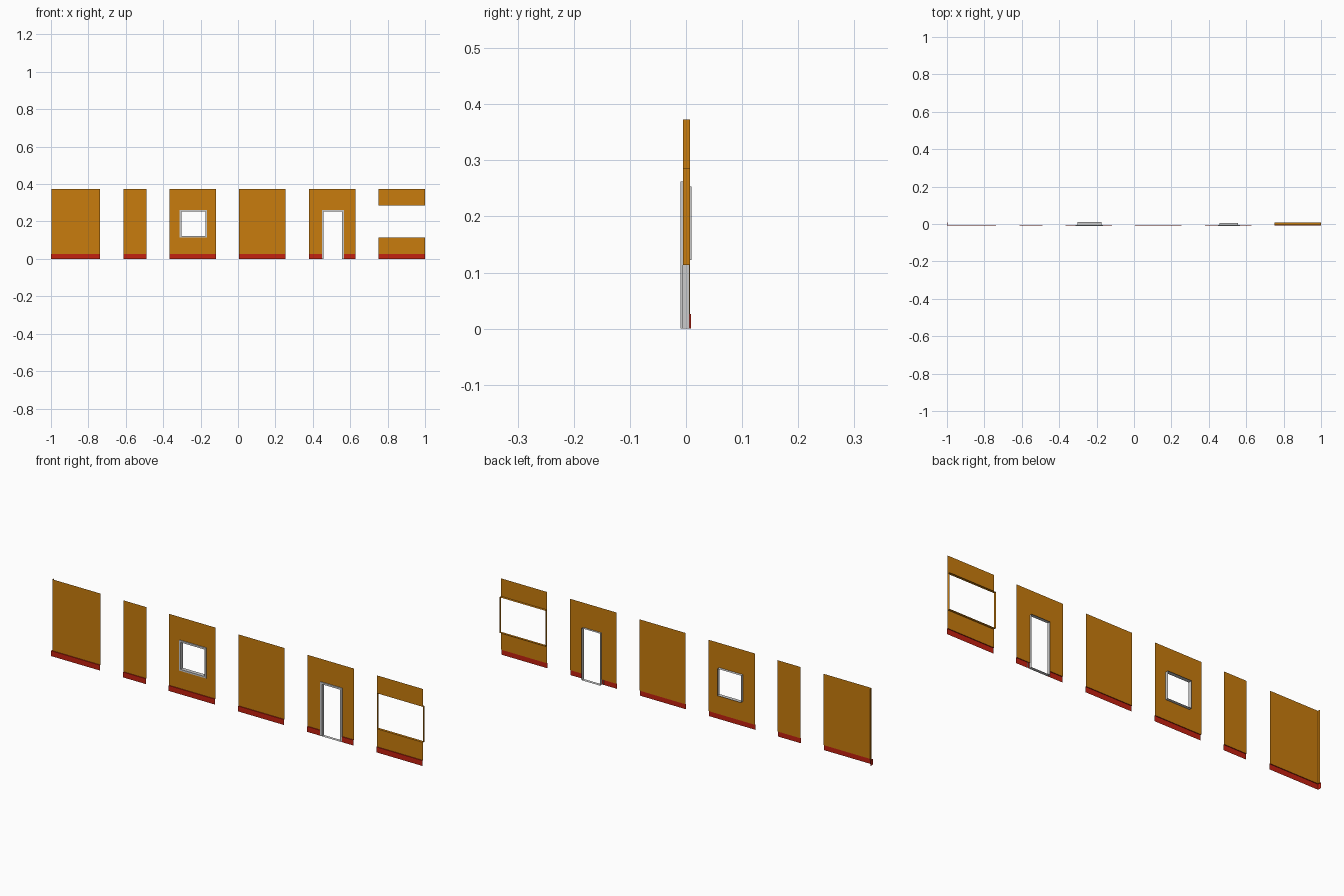
import bpy

if "Cube" in bpy.data.objects:
    bpy.data.objects.remove(bpy.data.objects["Cube"])

H, BASE = 0.373, 0.026            # wall height, skirting height
YW, YB, YF = -0.005, -0.009, -0.0095  # wall sheet, skirting face, trim face


def material(name, rgb):
    m = bpy.data.materials.new(name)
    m.diffuse_color = (*rgb, 1)
    m.use_nodes = True
    m.node_tree.nodes["Principled BSDF"].inputs["Base Color"].default_value = m.diffuse_color
    return m


ORANGE = material("orange_wall", (0.58, 0.20, 0.004))
RED = material("red_skirting", (0.55, 0.015, 0.005))


def mesh(name, quads, mat=None):
    verts = [v for q in quads for v in q]
    faces = [tuple(range(4 * i, 4 * i + 4)) for i in range(len(quads))]
    me = bpy.data.meshes.new(name)
    me.from_pydata(verts, [], faces)
    ob = bpy.data.objects.new(name, me)
    bpy.context.collection.objects.link(ob)
    if mat:
        me.materials.append(mat)
    return ob


def sheet(x0, x1, z0, z1, y=YW):
    return [(x0, y, z0), (x1, y, z0), (x1, y, z1), (x0, y, z1)]


def wall(name, x0, x1, hole=None):
    """Front sheet, split around an optional (x0, x1, z0, z1) opening."""
    if hole is None:
        quads = [sheet(x0, x1, BASE, H)]
    else:
        a, b, c, d = hole
        low = max(c, BASE)
        quads = [sheet(x0, x1, d, H)]
        if c > BASE:
            quads.append(sheet(x0, x1, BASE, c))
        if a > x0:
            quads.append(sheet(x0, a, low, d))
        if b < x1:
            quads.append(sheet(b, x1, low, d))
    return mesh(name, quads, ORANGE)


def skirting(name, x0, x1):
    """Raised face and top ledge, open at the back."""
    ledge = [(x0, YB, BASE), (x1, YB, BASE), (x1, YW, BASE), (x0, YW, BASE)]
    return mesh(name, [sheet(x0, x1, 0, BASE, YB), ledge], RED)


def bridge(r0, y0, r1, y1, sides=4):
    """Quads between two rectangles; the fourth side is the bottom."""
    def loop(r, y):
        a, b, c, d = r
        return [(b, y, c), (b, y, d), (a, y, d), (a, y, c)]
    p, q = loop(r0, y0), loop(r1, y1)
    return [[p[i], p[(i + 1) % 4], q[(i + 1) % 4], q[i]] for i in range(sides)]


def frame(name, outer, inner, y_back, trim_sides):
    mesh(name, bridge(outer, YW, outer, YF, trim_sides)
         + bridge(outer, YF, inner, YF, trim_sides)
         + bridge(inner, YF, inner, y_back))


# Corner panel with a return at its left end
XL = -0.996
wall("corner_wall", XL, -0.737)
skirting("corner_skirting", -1.0, -0.737)
mesh("corner_wall_return", [[(XL, 0.007, BASE), (XL, YW, BASE),
                             (XL, YW, H), (XL, 0.007, H)]], ORANGE)
mesh("corner_skirting_return", [
    [(-1, 0.0085, 0), (-1, YB, 0), (-1, YB, BASE), (-1, 0.0085, BASE)],
    [(-1, 0.0085, BASE), (-1, YW, BASE), (XL, YW, BASE), (XL, 0.0085, BASE)]], RED)

# Plain narrow and wide panels
for name, x0, x1 in (("narrow", -0.612, -0.490), ("plain", 0.006, 0.255)):
    wall(name + "_wall", x0, x1)
    skirting(name + "_skirting", x0, x1)

# Window panel
opening = (-0.303, -0.175, 0.122, 0.253)
wall("window_wall", -0.367, -0.118, opening)
skirting("window_skirting", -0.367, -0.118)
frame("window_frame", (-0.312, -0.166, 0.114, 0.262), opening, 0.0095, 4)

# Door panel
opening = (0.458, 0.557, 0, 0.253)
wall("door_wall", 0.379, 0.628, opening)
skirting("door_skirting_left", 0.379, 0.458)
skirting("door_skirting_right", 0.557, 0.628)
frame("door_frame", (0.449, 0.566, 0, 0.262), opening, 0.0065, 3)

# Wide opening panel with thin lining
opening = (0.751, 1.0, 0.113, 0.286)
wall("opening_wall", 0.751, 1.0, opening)
skirting("opening_skirting", 0.751, 1.0)
mesh("opening_lining", bridge(opening, YW, opening, 0.0075), ORANGE)
